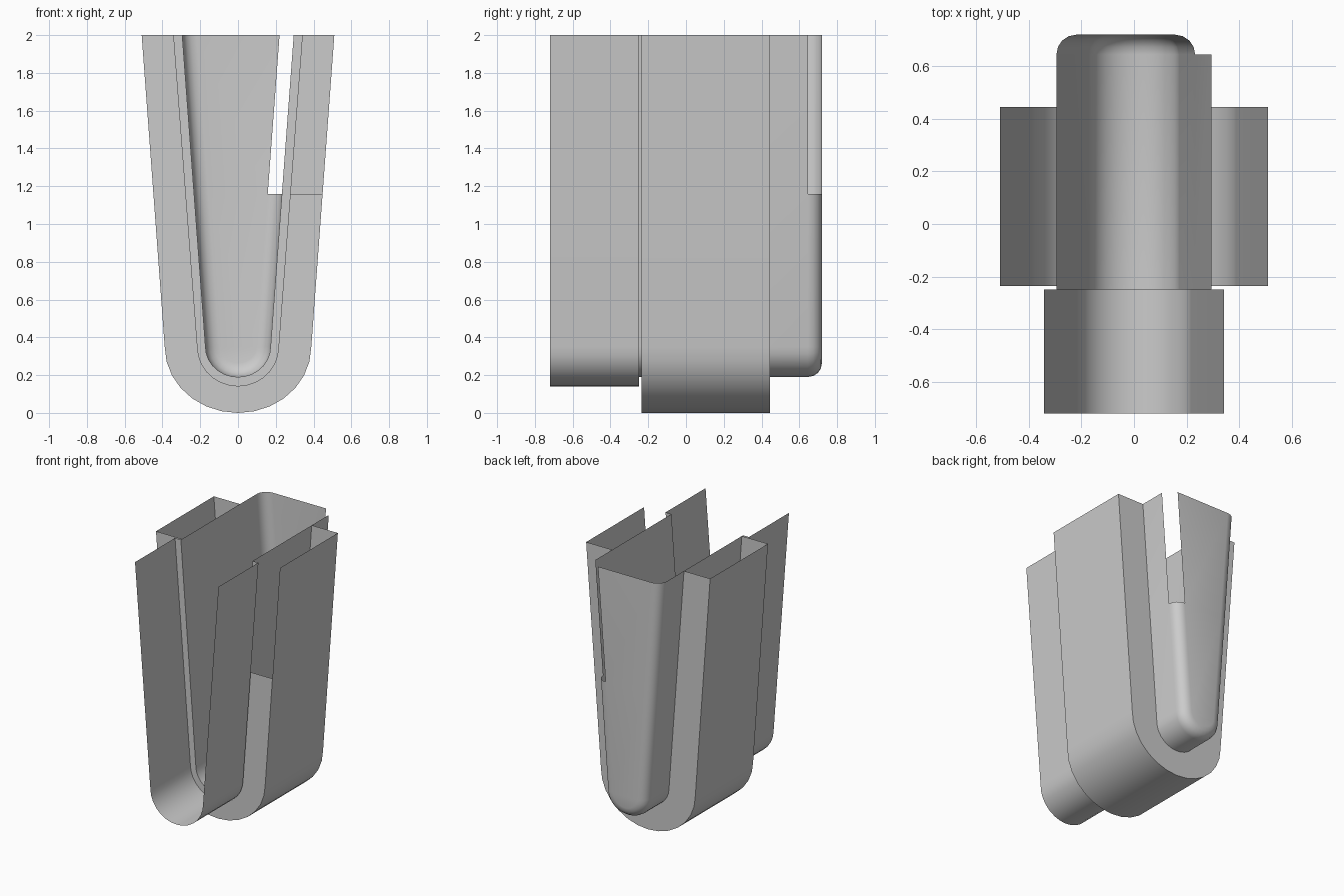
import bpy, bmesh, math

if "Cube" in bpy.data.objects:
    bpy.data.objects.remove(bpy.data.objects["Cube"])

SEGS = 14          # sides in each rounded bottom
Z_SLIT = 1.16      # height where the right-hand slits begin
Z_ARC = 0.35       # height where the walls turn into the round bottom
Y_FRONT, Y_STEP, Y_BACK = -0.72, -0.25, 0.72
ROUND = 0.075      # rounding of the closed back end


def u_profile(top, low, bottom):
    """U outline from top left, round the bottom, to top right."""
    t = (Z_SLIT - Z_ARC) / (2 - Z_ARC)
    mid = low + (top - low) * t
    pts = [(-top, 2), (-mid, Z_SLIT)]
    for i in range(SEGS + 1):
        a = math.pi * i / SEGS
        pts.append((-low * math.cos(a), Z_ARC - (Z_ARC - bottom) * math.sin(a)))
    return pts + [(mid, Z_SLIT), (top, 2)]


def build(name, strips, cap=False):
    """strips: lists of (profile, y) rings to bridge, plus a flag that leaves
    the top right face of the strip open."""
    bm = bmesh.new()
    for rings, slit in strips:
        rows = [[bm.verts.new((x, y, z)) for x, z in p] for p, y in rings]
        for a, b in zip(rows, rows[1:]):
            n = len(a) - 1
            for i in range(n - 1 if slit else n):
                bm.faces.new((a[i], b[i], b[i + 1], a[i + 1]))
        if cap:
            last = rows[-1]
    if cap:
        # back panel, built as rows of quads across the U
        n = len(last)
        for i in range(n // 2 - 1):
            q = [last[i], last[i + 1], last[n - 2 - i], last[n - 1 - i]]
            bm.faces.new(q) if len(set(q)) == 4 else bm.faces.new(
                (last[i], last[i + 1], last[n - 1 - i]))
        m = n // 2
        bm.faces.new((last[m - 1], last[m], last[m + 1]))
    bmesh.ops.remove_doubles(bm, verts=bm.verts[:], dist=0.0001)
    loose = [v for v in bm.verts if not v.link_faces]
    bmesh.ops.delete(bm, geom=loose, context='VERTS')
    bmesh.ops.recalc_face_normals(bm, faces=bm.faces[:])
    me = bpy.data.meshes.new(name)
    bm.to_mesh(me)
    bm.free()
    ob = bpy.data.objects.new(name, me)
    bpy.context.collection.objects.link(ob)
    bpy.ops.object.select_all(action='DESELECT')
    bpy.context.view_layer.objects.active = ob
    ob.select_set(True)
    bpy.ops.object.shade_smooth_by_angle(angle=math.radians(35))
    return ob


front = u_profile(0.343, 0.217, 0.14)
inner = u_profile(0.295, 0.172, 0.19)
outer = u_profile(0.51, 0.388, 0.0)

# Front channel, with the small step that narrows to the pouch
build("front_channel", [([(front, Y_FRONT), (front, Y_STEP)], False),
                        ([(front, Y_STEP), (inner, Y_STEP)], False)])

# Inner pouch, with a rounded and closed back, slit at the top right
rounded = []
for k in range(5):
    a = math.pi / 2 * k / 4
    d = ROUND * (1 - math.cos(a))
    rounded.append((u_profile(0.295 - d, 0.172 - d, 0.19 + d),
                    Y_BACK - ROUND + ROUND * math.sin(a)))
build("inner_pouch", [([(inner, Y_STEP), (inner, Y_BACK - ROUND)], False),
                      (rounded, True)], cap=True)

# Outer sleeve, joined to the pouch by end strips; front strip open top right
build("outer_sleeve", [([(inner, -0.235), (outer, -0.235)], True),
                       ([(outer, -0.235), (outer, 0.445)], False),
                       ([(outer, 0.445), (inner, 0.445)], False)])
